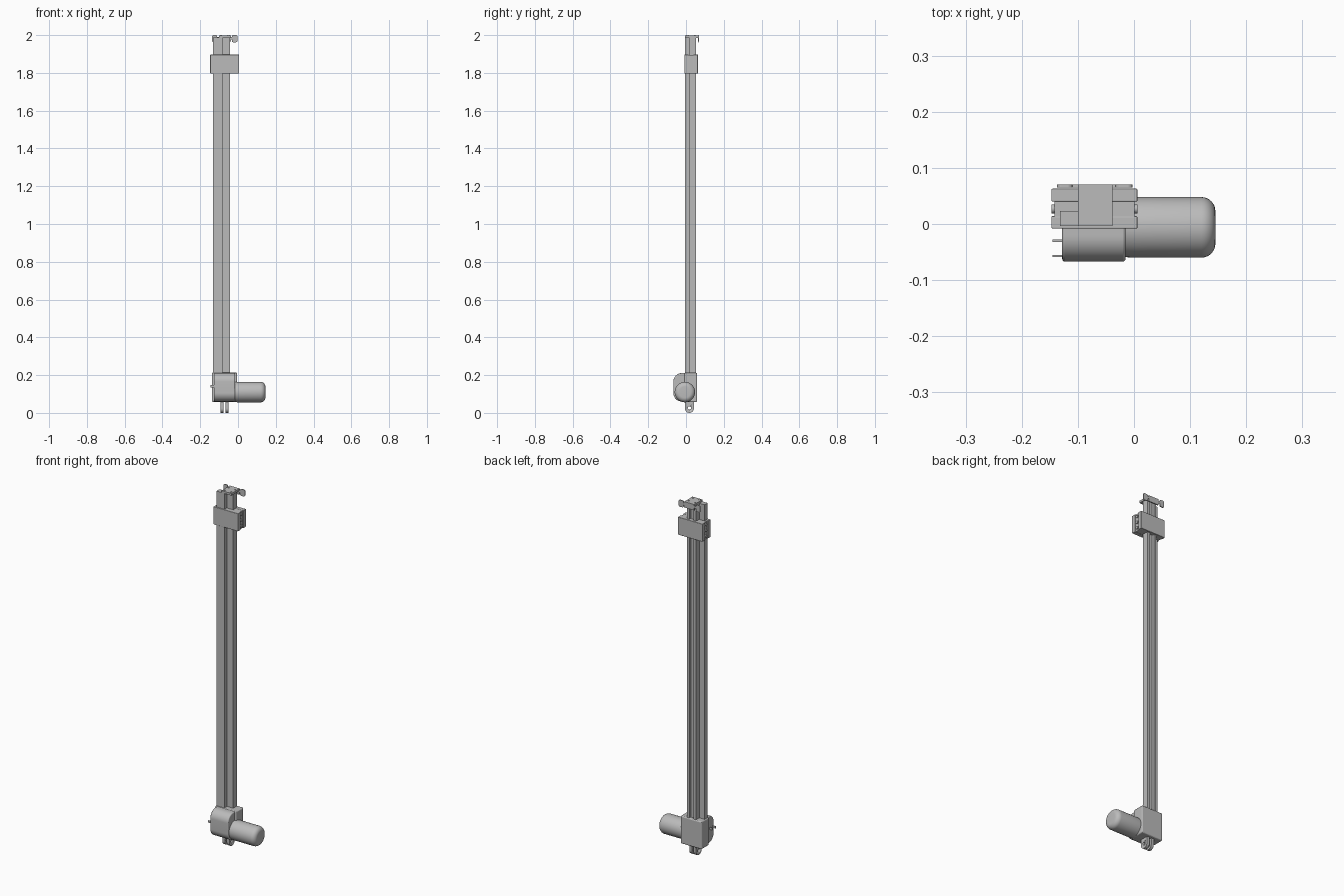
import bpy, bmesh, math
from mathutils import Matrix

if "Cube" in bpy.data.objects:
    bpy.data.objects.remove(bpy.data.objects["Cube"])

grey = bpy.data.materials.new("plain_grey")
grey.diffuse_color = (0.5, 0.5, 0.5, 1)
grey.use_nodes = True
grey.node_tree.nodes["Principled BSDF"].inputs["Base Color"].default_value = grey.diffuse_color


def finish(name, bm, bevel=0.0, smooth=False):
    bmesh.ops.recalc_face_normals(bm, faces=bm.faces[:])
    me = bpy.data.meshes.new(name)
    bm.to_mesh(me)
    bm.free()
    ob = bpy.data.objects.new(name, me)
    bpy.context.collection.objects.link(ob)
    me.materials.append(grey)
    if bevel:
        m = ob.modifiers.new("bevel", 'BEVEL')
        m.width, m.segments, m.limit_method = bevel, 3, 'ANGLE'
    if smooth:
        bpy.ops.object.select_all(action='DESELECT')
        ob.select_set(True)
        bpy.context.view_layer.objects.active = ob
        bpy.ops.object.shade_smooth_by_angle(angle=math.radians(35))
    return ob


def prism(name, pts, axis, lo, hi, bevel=0.0, smooth=False):
    """Extrude a 2D outline along x (pts = y,z), y (pts = x,z) or z (pts = x,y)."""
    put = {'x': lambda a, b, t: (t, a, b), 'y': lambda a, b, t: (a, t, b),
           'z': lambda a, b, t: (a, b, t)}[axis]
    bm = bmesh.new()
    low = [bm.verts.new(put(a, b, lo)) for a, b in pts]
    high = [bm.verts.new(put(a, b, hi)) for a, b in pts]
    bm.faces.new(low)
    bm.faces.new(high)
    n = len(pts)
    for i in range(n):
        bm.faces.new((low[i], low[(i + 1) % n], high[(i + 1) % n], high[i]))
    return finish(name, bm, bevel, smooth)


def box(name, x0, x1, y0, y1, z0, z1, bevel=0.0):
    return prism(name, [(x0, y0), (x1, y0), (x1, y1), (x0, y1)], 'z', z0, z1, bevel)


def arc(cx, cy, r, a0, a1, n=12):
    return [(cx + r * math.cos(math.radians(a0 + (a1 - a0) * i / n)),
             cy + r * math.sin(math.radians(a0 + (a1 - a0) * i / n))) for i in range(n + 1)]


def disc(name, axis, a, b, r, lo, hi, n=24):
    return prism(name, arc(a, b, r, 0, 360 - 360 / n, n - 1), axis, lo, hi, smooth=True)


def cut(ob, cutter):
    m = ob.modifiers.new("cut", 'BOOLEAN')
    m.operation, m.solver, m.object = 'DIFFERENCE', 'EXACT', cutter
    cutter.hide_render = True
    cutter.hide_set(True)


# Tall rail: stepped profile, two offset blocks with a groove in the back
prism("rail", [(-.132, -.004), (-.082, -.004), (-.082, .019), (-.043, .019), (-.043, .053),
               (-.058, .053), (-.058, .040), (-.084, .040), (-.084, .053), (-.099, .053),
               (-.099, .023), (-.132, .023)], 'z', .20, 1.987)

# Sliding carriage: core between front and back plates, bolts on both sides
box("carriage_core", -.142, .001, .005, .050, 1.798, 1.896)
box("carriage_front_plate", -.147, .006, -.008, .014, 1.797, 1.897, .002)
box("carriage_back_plate", -.147, .006, .040, .063, 1.797, 1.897, .002)
for i, z in enumerate((1.815, 1.847, 1.880)):
    disc(f"carriage_bolt_left_{i}", 'x', .027, z, .008, -.147, -.140)
    disc(f"carriage_bolt_right_{i}", 'x', .027, z, .008, -.001, .006)

# Top bracket: cap plate with four screws, back strip and two ears
box("top_plate", -.100, -.038, -.004, .070, 1.986, 1.998)
box("bracket_tab", -.100, -.038, .064, .070, 1.965, 1.990)
box("bracket_strip", -.130, -.010, .065, .070, 1.978, 1.990)
for side, x0, x1 in (("left", -.137, -.110), ("right", -.033, -.003)):
    r = .008
    pts = (arc(x1 - r, 2 - r, r, 0, 90, 4) + arc(x0 + r, 2 - r, r, 90, 180, 4)
           + arc(x0 + r, 1.962 + r, r, 180, 270, 4) + arc(x1 - r, 1.962 + r, r, 270, 360, 4))
    prism("bracket_ear_" + side, pts, 'y', .065, .070)
for i, x in enumerate((-.090, -.050)):
    for j, y in enumerate((.008, .047)):
        disc(f"top_screw_{i}{j}", 'z', x, y, .0045, 1.99, 2.0, 16)

# Gearbox: flat-backed housing with rounded front
box("gearbox_back", -.138, -.005, -.008, .058, .057, .213, .006)
prism("gearbox_front", [(.05, .060), (.05, .211)] + arc(-.021, .165, .046, 90, 180)
      + arc(-.021, .106, .046, 180, 270), 'x', -.128, -.015, .005, True)

# Motor: revolved barrel with rounded end, lying along x
prof = [(-.03, 0), (-.03, .052), (.0, .054)] + [
    (.120 + .025 * math.sin(t * math.pi / 16), .029 + .025 * math.cos(t * math.pi / 16))
    for t in range(9)] + [(.145, 0)]
bm = bmesh.new()
vs = [bm.verts.new((x, r, 0)) for x, r in prof]
es = [bm.edges.new(p) for p in zip(vs, vs[1:])]
bmesh.ops.spin(bm, geom=vs + es, cent=(0, 0, 0), axis=(1, 0, 0), angle=2 * math.pi,
               steps=48, use_duplicate=False)
bmesh.ops.remove_doubles(bm, verts=bm.verts[:], dist=1e-5)
bmesh.ops.transform(bm, matrix=Matrix.Translation((0, -.006, .110)), verts=bm.verts[:])
finish("motor", bm, smooth=True)

# Connector pins on the left of the gearbox
for i, y in enumerate((-.030, -.057)):
    box(f"connector_pin_{i}", -.145, -.12, y - .002, y + .002, .135, .147)

# Clevis foot: two rounded lugs with a pin hole
hole = disc("lug_hole_cutter", 'x', .018, .026, .009, -.15, .0)
for side, x0, x1 in (("left", -.093, -.077), ("right", -.066, -.050)):
    lug = prism("clevis_lug_" + side, arc(.018, .024, .024, 180, 360, 16)
                + [(.042, .065), (-.006, .065)], 'x', x0, x1, smooth=True)
    cut(lug, hole)
